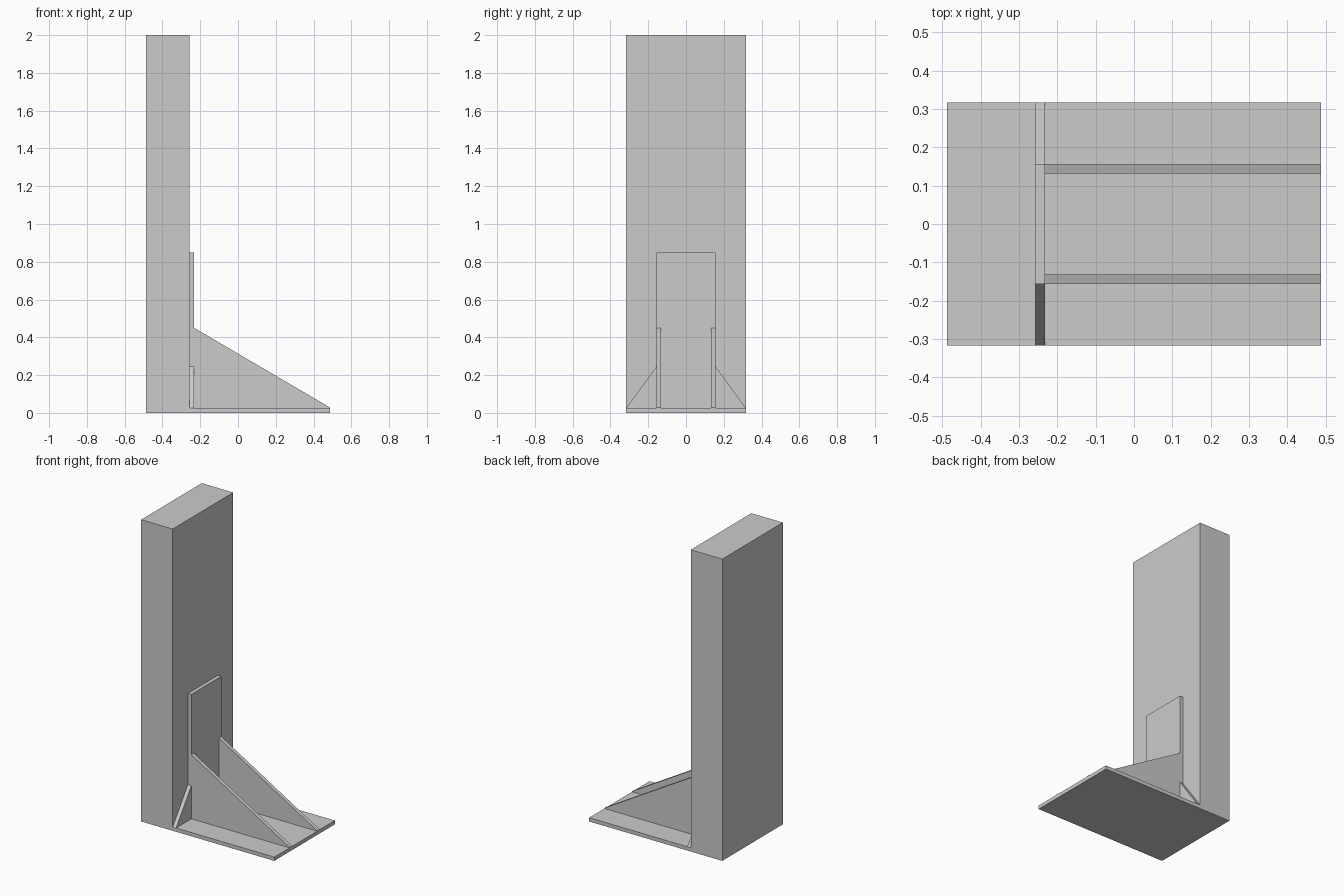
import bpy
import bmesh
from mathutils import Vector

cube = bpy.data.objects.get("Cube")
if cube:
    bpy.data.objects.remove(cube, do_unlink=True)

grey = bpy.data.materials.new("light_grey")
grey.use_nodes = True
grey.diffuse_color = (0.6, 0.6, 0.6, 1)
grey.node_tree.nodes["Principled BSDF"].inputs["Base Color"].default_value = (0.6, 0.6, 0.6, 1)


def extrude(name, profile, depth):
    """Sweep a planar outline along a depth vector into a closed solid."""
    bm = bmesh.new()
    face = bm.faces.new([bm.verts.new(p) for p in profile])
    swept = bmesh.ops.extrude_face_region(bm, geom=[face], use_keep_orig=True)
    verts = [g for g in swept["geom"] if isinstance(g, bmesh.types.BMVert)]
    bmesh.ops.translate(bm, verts=verts, vec=Vector(depth))
    bmesh.ops.recalc_face_normals(bm, faces=bm.faces)
    mesh = bpy.data.meshes.new(name)
    bm.to_mesh(mesh)
    bm.free()
    mesh.materials.append(grey)
    obj = bpy.data.objects.new(name, mesh)
    bpy.context.collection.objects.link(obj)
    return obj


def box(name, x0, x1, half_y, z0, z1):
    profile = [(x0, -half_y, z0), (x1, -half_y, z0), (x1, -half_y, z1), (x0, -half_y, z1)]
    return extrude(name, profile, (0, 2 * half_y, 0))


LEFT, RIGHT = -0.488, 0.488     # overall extent in x
WALL = -0.257                   # exposed face of the column
T = 0.025                       # sheet thickness
HALF = 0.317                    # half width of column and base
INNER = 0.157                   # half width of the back plate
PLATE = WALL + T

# Column, base sheet and upright plate
box("column", LEFT, WALL, HALF, 0, 2)
box("base_plate", WALL, RIGHT, HALF, 0, T)
box("back_plate", WALL, PLATE, INNER, T, 0.85)

# Mirrored stiffeners
for side, s in (("front", -1), ("back", 1)):
    # Long sloping rib running along the base
    y = s * INNER
    extrude(side + "_rib",
            [(PLATE, y, T), (RIGHT, y, T), (RIGHT, y, T + 0.003), (PLATE, y, 0.45)],
            (0, -s * T, 0))
    # Small triangular gusset against the column
    extrude(side + "_gusset",
            [(WALL, y, T), (WALL, s * HALF, T), (WALL, y, 0.245)],
            (T, 0, 0))
